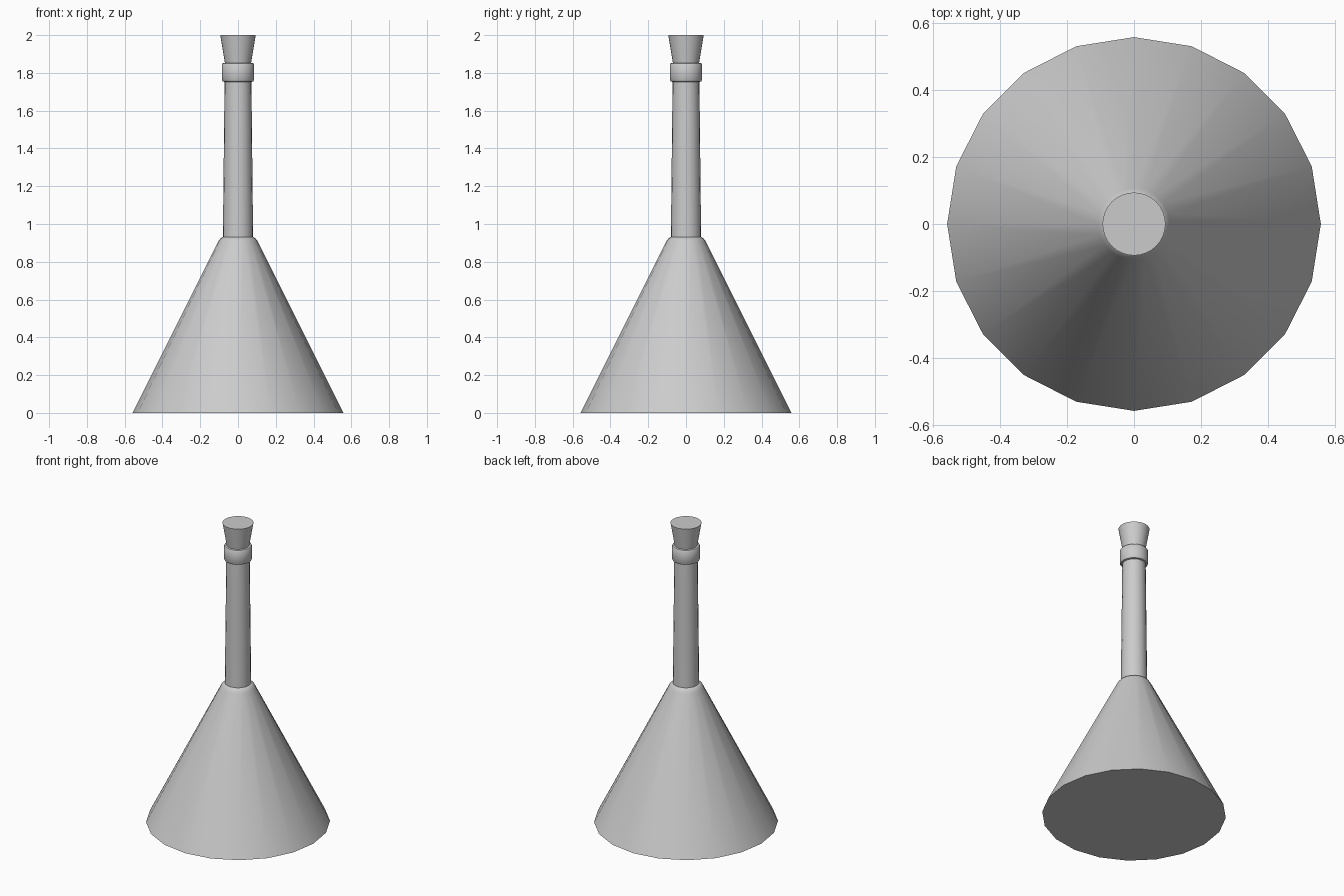
import bpy, bmesh, math

if "Cube" in bpy.data.objects:
    bpy.data.objects.remove(bpy.data.objects["Cube"])


def lathe(name, profile, sides):
    """Revolve (radius, z) points around z, closing both ends."""
    bm = bmesh.new()
    rings = []
    for r, z in profile:
        rings.append([bm.verts.new((r * math.cos(2 * math.pi * i / sides),
                                    r * math.sin(2 * math.pi * i / sides), z))
                      for i in range(sides)])
    for low, high in zip(rings, rings[1:]):
        for i in range(sides):
            j = (i + 1) % sides
            bm.faces.new((low[i], low[j], high[j], high[i]))
    bm.faces.new(rings[0][::-1])
    bm.faces.new(rings[-1])
    mesh = bpy.data.meshes.new(name)
    bm.to_mesh(mesh)
    bm.free()
    obj = bpy.data.objects.new(name, mesh)
    bpy.context.collection.objects.link(obj)
    bpy.ops.object.select_all(action='DESELECT')
    obj.select_set(True)
    bpy.context.view_layer.objects.active = obj
    bpy.ops.object.shade_smooth_by_angle(angle=math.radians(40))
    return obj


# Conical body with a softened shoulder
lathe("flask_body", [(0.558, 0), (0.108, 0.9), (0.1, 0.915),
                     (0.091, 0.925), (0.08, 0.931)], 20)

# Slightly tapered neck
lathe("flask_neck", [(0.08, 0.925), (0.071, 1.765)], 20)

# Rounded collar at the mouth
lathe("neck_collar", [(0.071, 1.752), (0.081, 1.755), (0.086, 1.763),
                      (0.086, 1.844), (0.081, 1.851), (0.07, 1.853)], 20)

# Flared stopper pushed into the mouth
lathe("stopper", [(0.067, 1.84), (0.094, 2.0)], 32)
